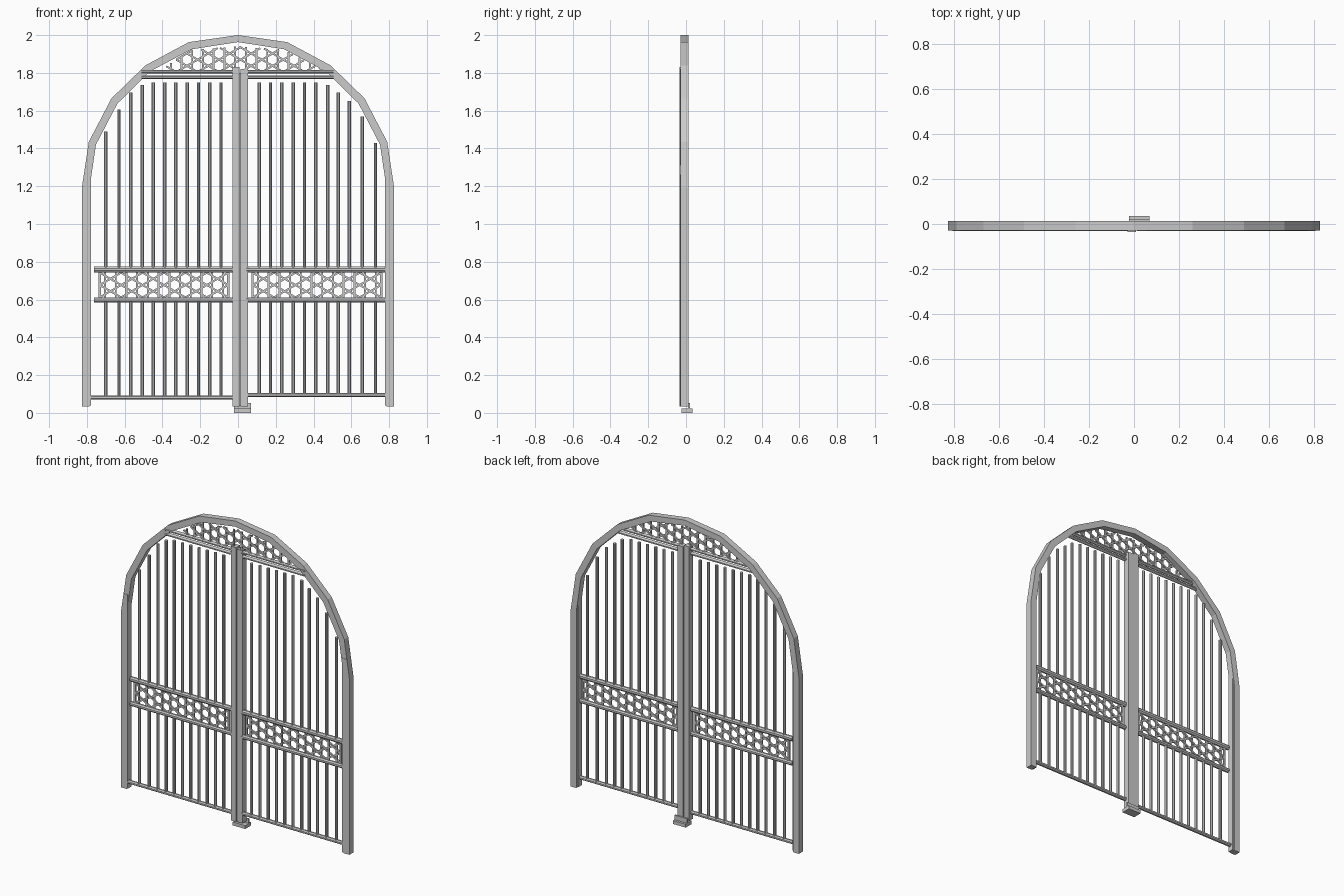
import bpy, bmesh, math
from mathutils import Vector

if "Cube" in bpy.data.objects:
    bpy.data.objects.remove(bpy.data.objects["Cube"])


def make(name, bm):
    bmesh.ops.recalc_face_normals(bm, faces=bm.faces)
    me = bpy.data.meshes.new(name)
    bm.to_mesh(me)
    bm.free()
    ob = bpy.data.objects.new(name, me)
    bpy.context.collection.objects.link(ob)
    return ob


def rod(bm, a, b, w, d, sides=4):
    """Bar from a to b; w is width seen from the front, d is depth in y."""
    a, b = Vector(a), Vector(b)
    side = (b - a).normalized().cross(Vector((0, 1, 0)))
    k = 1 / math.cos(math.pi / sides)
    rings = []
    for p in (a, b):
        ring = []
        for i in range(sides):
            t = math.tau * (i + 0.5) / sides
            ring.append(bm.verts.new(p + side * (math.cos(t) * k * w / 2)
                                     + Vector((0, math.sin(t) * k * d / 2, 0))))
        rings.append(ring)
    for i in range(sides):
        j = (i + 1) % sides
        bm.faces.new((rings[0][i], rings[0][j], rings[1][j], rings[1][i]))
    bm.faces.new(rings[0])
    bm.faces.new(rings[1])


def box(name, x0, x1, y0, y1, z0, z1):
    bm = bmesh.new()
    xm, ym = (x0 + x1) / 2, (y0 + y1) / 2
    rod(bm, (xm, ym, z0), (xm, ym, z1), x1 - x0, y1 - y0)
    return make(name, bm)


def rail(name, x0, x1, z, w):
    bm = bmesh.new()
    rod(bm, (x0, -0.019, z), (x1, -0.019, z), w, 0.026, 8)
    return make(name, bm)


def clip(p, d, poly):
    """Part of the line p + t*d inside a counter-clockwise convex polygon."""
    lo, hi = -9, 9
    for (ax, az), (bx, bz) in zip(poly, poly[1:] + poly[:1]):
        nx, nz = az - bz, bx - ax
        num = (p[0] - ax) * nx + (p[1] - az) * nz
        den = d[0] * nx + d[1] * nz
        if abs(den) < 1e-9:
            if num < 0:
                return None
        elif den > 0:
            lo = max(lo, -num / den)
        else:
            hi = min(hi, -num / den)
    return (lo, hi) if hi - lo > 0.012 else None


def lattice(name, poly, origin, pitch):
    """Three families of parallel strips forming hexagons and triangles."""
    bm = bmesh.new()
    for n, ang in enumerate((90, 30, 150)):
        d = (math.cos(math.radians(ang)), math.sin(math.radians(ang)))
        for k in range(-20, 21):
            s = (k + (0.5 if n == 0 else 0)) * pitch
            p = (origin[0] - d[1] * s, origin[1] + d[0] * s)
            r = clip(p, d, poly)
            if r:
                y = -0.019 + 0.001 * (n - 1)
                rod(bm, (p[0] + d[0] * r[0], y, p[1] + d[1] * r[0]),
                    (p[0] + d[0] * r[1], y, p[1] + d[1] * r[1]), 0.01, 0.01)
    return make(name, bm)


# Arched outer frame
outer = [(0.827, 0.035), (0.827, 1.19), (0.79, 1.435), (0.67, 1.665),
         (0.49, 1.84), (0.26, 1.963), (0, 2.0)]
inner = [(0.786, 0.035), (0.786, 1.19), (0.752, 1.42), (0.638, 1.638),
         (0.467, 1.807), (0.245, 1.925), (0, 1.963)]
outer += [(-x, z) for x, z in outer[-2::-1]]
inner += [(-x, z) for x, z in inner[-2::-1]]
bm = bmesh.new()
rings = [[bm.verts.new((x, y, z)) for (x, z), y in
          ((o, -0.029), (o, 0.013), (i, 0.013), (i, -0.029))]
         for o, i in zip(outer, inner)]
for a, b in zip(rings, rings[1:]):
    for i in range(4):
        j = (i + 1) % 4
        bm.faces.new((a[i], a[j], b[j], b[i]))
bm.faces.new(rings[0])
bm.faces.new(rings[-1])
make("arch_frame", bm)

# Leaf stiles at the hinges and the meeting posts
for s, n in ((-1, "left"), (1, "right")):
    x = sorted((s * 0.777, s * 0.808))
    box("hinge_stile_" + n, x[0], x[1], -0.032, 0.006, 0.04, 1.31)
box("meeting_post_left", -0.028, 0.009, -0.035, 0.008, 0.035, 1.83)
box("meeting_post_right", 0.014, 0.054, -0.031, 0.01, 0.035, 1.82)
box("meeting_strip", 0.005, 0.018, -0.02, 0.0, 0.04, 1.80)

# Horizontal rails
for n, x0, x1, zb in (("left", -0.785, -0.02, 0.082), ("right", 0.045, 0.785, 0.095)):
    rail("bottom_rail_" + n, x0, x1, zb, 0.022)
for n, x0, x1 in (("left", -0.762, -0.02), ("right", 0.045, 0.79)):
    rail("lower_mid_rail_" + n, x0, x1, 0.598, 0.027)
    rail("upper_mid_rail_" + n, x0, x1, 0.759, 0.031)
for n, x0, x1 in (("left", -0.51, -0.02), ("right", 0.045, 0.505)):
    rail("lower_top_rail_" + n, x0, x1, 1.777, 0.018)
    rail("upper_top_rail_" + n, x0, x1, 1.806, 0.018)

# Vertical bars, broken by the lattice panels
left = list(zip([-0.70, -0.63, -0.567, -0.507], [1.49, 1.605, 1.695, 1.735]))
left += [(-0.448 + 0.0597 * i, 1.75) for i in range(7)]
right = [(0.112 + 0.06 * i, 1.75) for i in range(6)]
right += list(zip([0.475, 0.53, 0.59, 0.657, 0.728], [1.735, 1.695, 1.65, 1.57, 1.43]))
for n, bars, zb in (("left", left, 0.082), ("right", right, 0.095)):
    bm = bmesh.new()
    for x, top in bars:
        rod(bm, (x, -0.019, zb), (x, -0.019, 0.6), 0.018, 0.018, 8)
        rod(bm, (x, -0.019, 0.76), (x, -0.019, top), 0.018, 0.018, 8)
    make("vertical_bars_" + n, bm)

# Lattice panels with their end strips
for n, x0, x1 in (("left", -0.732, -0.052), ("right", 0.077, 0.758)):
    lattice("lattice_panel_" + n, [(x0, 0.605), (x1, 0.605), (x1, 0.75), (x0, 0.75)],
            ((x0 + x1) / 2, 0.677), 0.0567)
    for x in (x0, x1):
        box("lattice_end_" + n, x - 0.006, x + 0.006, -0.025, -0.013, 0.605, 0.75)
lattice("arch_lattice", [(-0.42, 1.81), (0.46, 1.81), (0.25, 1.92), (0, 1.94), (-0.25, 1.92)],
        (0.013, 1.87), 0.0567)

# Ground stop
box("stop_base", -0.022, 0.07, -0.025, 0.035, 0, 0.022)
box("stop_lip", -0.022, 0.07, 0.01, 0.02, 0.02, 0.052)
